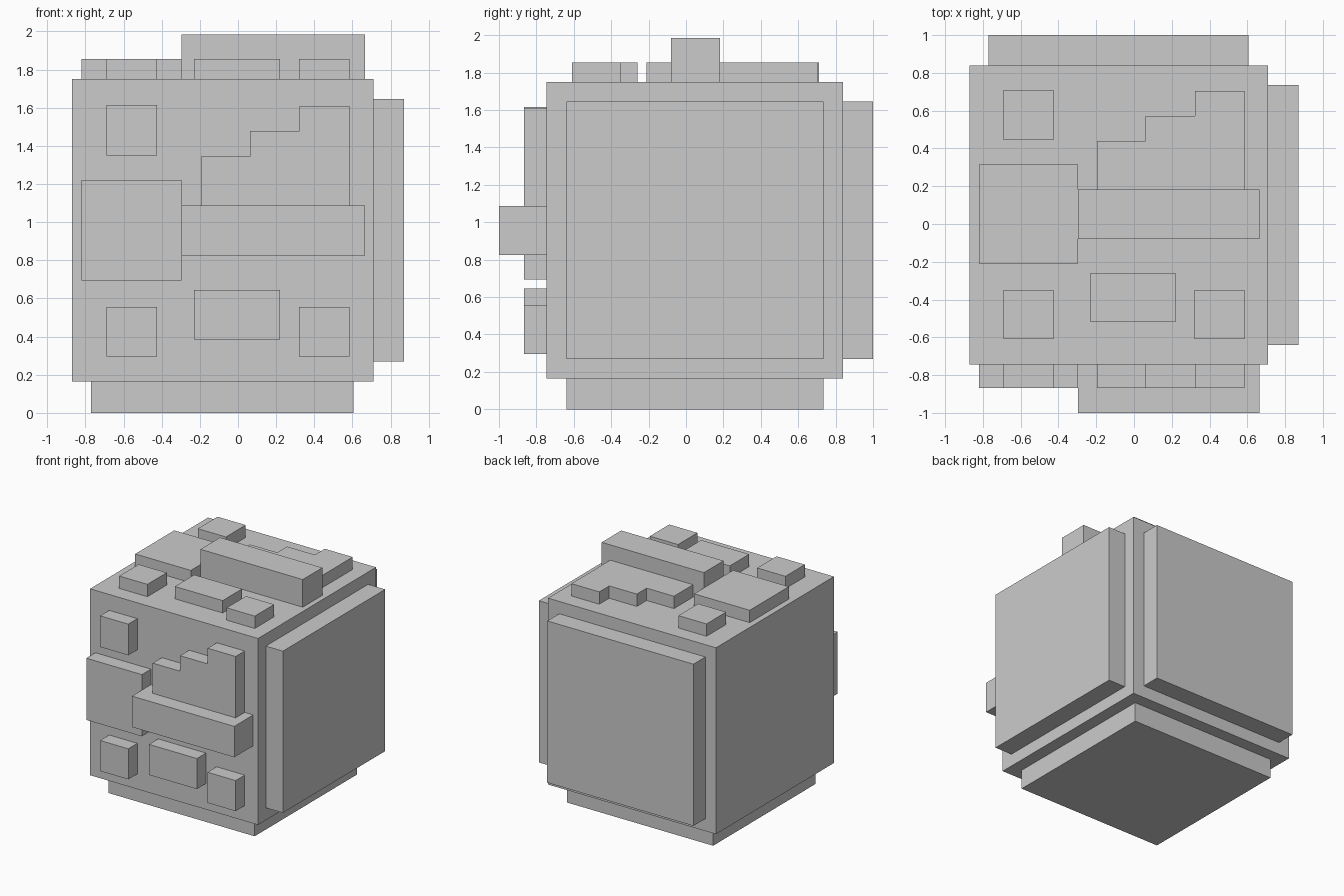
import bpy, bmesh
from mathutils import Vector

if "Cube" in bpy.data.objects:
    bpy.data.objects.remove(bpy.data.objects["Cube"])


def make_prism(name, base, offset):
    """Extrude a flat outline along an offset vector."""
    bm = bmesh.new()
    face = bm.faces.new([bm.verts.new(p) for p in base])
    ext = bmesh.ops.extrude_face_region(bm, geom=[face], use_keep_orig=True)
    top = [g for g in ext["geom"] if isinstance(g, bmesh.types.BMVert)]
    bmesh.ops.translate(bm, verts=top, vec=Vector(offset))
    bmesh.ops.recalc_face_normals(bm, faces=bm.faces[:])
    mesh = bpy.data.meshes.new(name)
    bm.to_mesh(mesh)
    bm.free()
    obj = bpy.data.objects.new(name, mesh)
    bpy.context.collection.objects.link(obj)
    return obj


def box(name, x, y, z):
    base = [(x[0], y[0], z[0]), (x[1], y[0], z[0]), (x[1], y[1], z[0]), (x[0], y[1], z[0])]
    return make_prism(name, base, (0, 0, z[1] - z[0]))


def rect(u0, v0, u1, v1):
    return [(u0, v0), (u1, v0), (u1, v1), (u0, v1)]


# Central cube and the plain plates on the bottom, right and back
X, Y, Z = (-0.87, 0.71), (-0.745, 0.84), (0.165, 1.75)
PX, PY, PZ = (-0.77, 0.605), (-0.64, 0.735), (0.27, 1.645)
box("body", X, Y, Z)
box("bottom_plate", PX, PY, (0, Z[0]))
box("right_plate", (X[1], 0.87), PY, PZ)
box("back_plate", PX, (Y[1], 1.0), PZ)

# Raised pattern shared by the top and front: name, outline, is it tall
PATTERN = [
    ("upper_left_block", rect(-0.69, 0.445, -0.425, 0.71), False),
    ("lower_left_block", rect(-0.69, -0.61, -0.425, -0.35), False),
    ("lower_right_block", rect(0.32, -0.61, 0.585, -0.35), False),
    ("lower_middle_block", rect(-0.23, -0.52, 0.22, -0.26), False),
    ("large_block", rect(-0.82, -0.21, -0.297, 0.315), False),
    ("long_bar", rect(-0.297, -0.08, 0.665, 0.183), True),
    ("stepped_block", [(-0.195, 0.183), (0.585, 0.183), (0.585, 0.705), (0.322, 0.705),
                       (0.322, 0.572), (0.062, 0.572), (0.062, 0.44), (-0.195, 0.44)], False),
]

for name, outline, tall in PATTERN:
    make_prism("top_" + name, [(u, v, Z[1]) for u, v in outline],
               (0, 0, 0.235 if tall else 0.105))
    make_prism("front_" + name, [(u, Y[0], v + 0.905) for u, v in outline],
               (0, -0.255 if tall else -0.122, 0))
